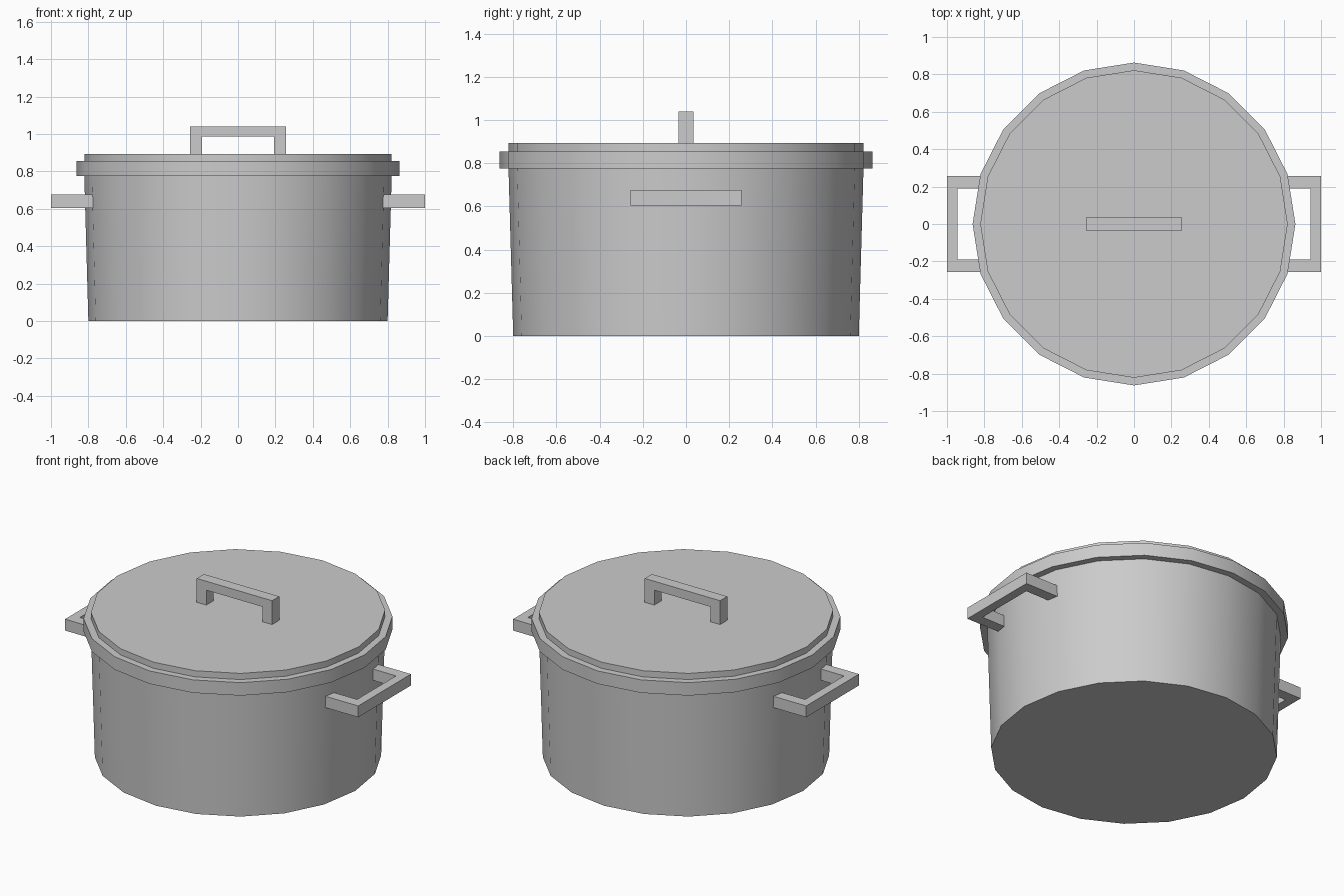
import bpy, bmesh
from math import radians
from mathutils import Vector, Matrix

if "Cube" in bpy.data.objects:
    bpy.data.objects.remove(bpy.data.objects["Cube"])

SIDES = 20


def add_object(name, bm):
    bmesh.ops.recalc_face_normals(bm, faces=bm.faces)
    mesh = bpy.data.meshes.new(name)
    bm.to_mesh(mesh)
    bm.free()
    obj = bpy.data.objects.new(name, mesh)
    bpy.context.collection.objects.link(obj)
    return obj


def turned(name, r_bottom, r_top, z0, z1):
    """Capped 20-sided ring section, smooth around and sharp at the caps."""
    bm = bmesh.new()
    bmesh.ops.create_cone(bm, cap_ends=True, segments=SIDES, radius1=r_bottom,
                          radius2=r_top, depth=z1 - z0,
                          matrix=Matrix.Translation((0, 0, (z0 + z1) / 2)))
    obj = add_object(name, bm)
    bpy.ops.object.select_all(action='DESELECT')
    obj.select_set(True)
    bpy.context.view_layer.objects.active = obj
    bpy.ops.object.shade_smooth_by_angle(angle=radians(30))


def u_handle(name, half, leg, inner, outer, bar, thick, place):
    """U profile (a = across, b = outward) extruded by thick; place maps to 3D."""
    profile = [(-half, inner), (-half, outer), (half, outer), (half, inner),
               (half - leg, inner), (half - leg, outer - bar),
               (leg - half, outer - bar), (leg - half, inner)]
    bm = bmesh.new()
    face = bm.faces.new([bm.verts.new(place(a, b, -thick / 2)) for a, b in profile])
    step = Vector(place(0, 0, thick / 2)) - Vector(place(0, 0, -thick / 2))
    moved = bmesh.ops.extrude_face_region(bm, geom=[face], use_keep_orig=True)
    bmesh.ops.translate(bm, vec=step,
                        verts=[g for g in moved["geom"] if isinstance(g, bmesh.types.BMVert)])
    add_object(name, bm)


# Pot body, flared rim and lid
turned("pot_body", 0.80, 0.822, 0.0, 0.78)
turned("pot_rim", 0.863, 0.863, 0.775, 0.855)
turned("lid", 0.822, 0.822, 0.85, 0.893)

# Lid handle
u_handle("lid_handle", 0.257, 0.065, 0.88, 1.04, 0.055, 0.07,
         lambda a, b, t: (a, t, b))

# Side handles
for name, s in (("right_handle", 1), ("left_handle", -1)):
    u_handle(name, 0.257, 0.067, 0.765, 1.0, 0.055, 0.07,
             lambda a, b, t, s=s: (s * b, a, 0.64 + t))
